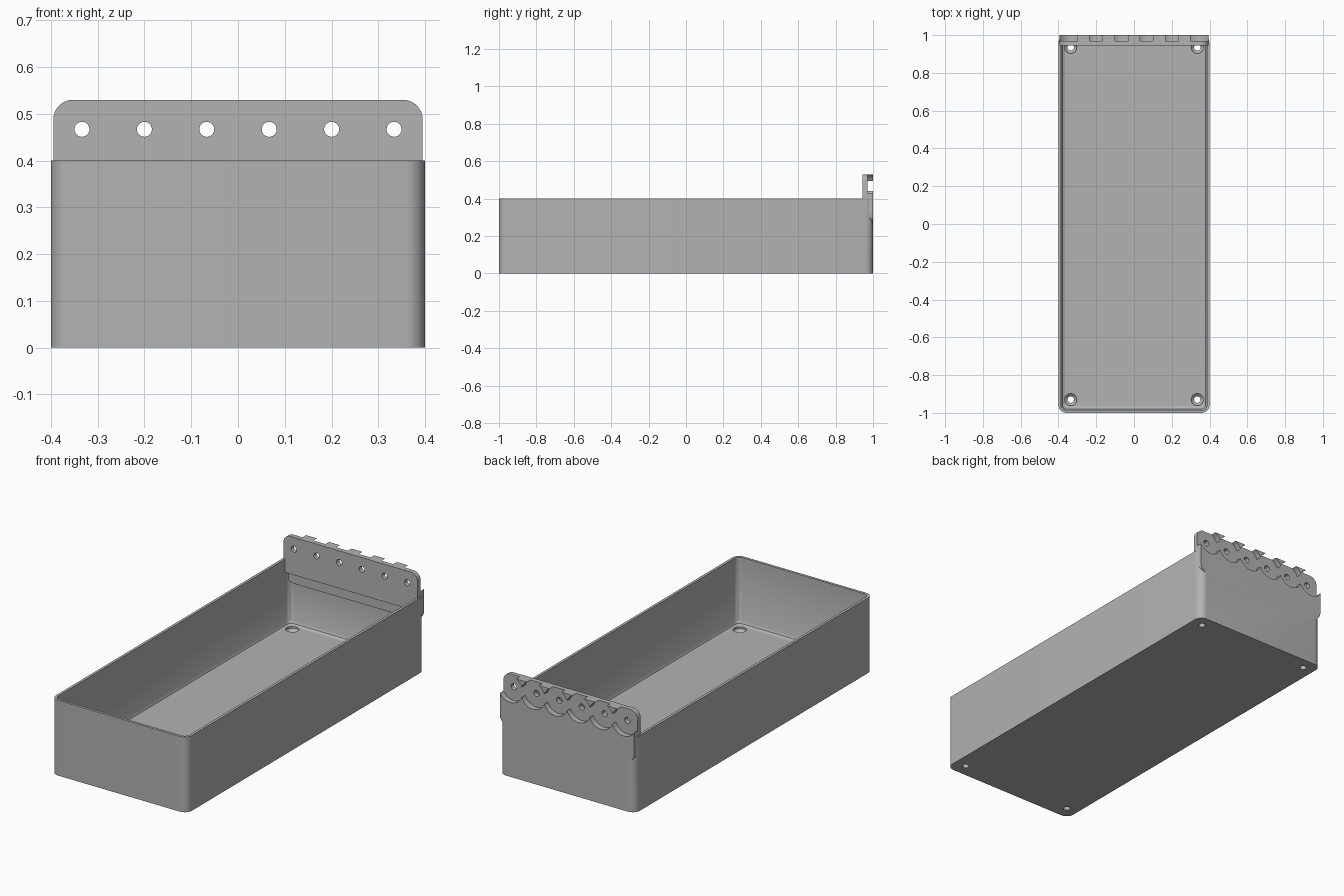
import bpy
import bmesh
import math

cube = bpy.data.objects.get("Cube")
if cube:
    bpy.data.objects.remove(cube, do_unlink=True)

grey = bpy.data.materials.new("plain grey")
grey.use_nodes = True
GREY = (0.45, 0.45, 0.45, 1)
grey.diffuse_color = GREY
grey.node_tree.nodes["Principled BSDF"].inputs["Base Color"].default_value = GREY


def rounded(hw, v0, v1, r_low, r_high, steps=8):
    """Rounded rectangle outline, separate radii for its low and high corners."""
    points = []
    corners = [(1, v1, -1, r_high), (-1, v1, -1, r_high), (-1, v0, 1, r_low), (1, v0, 1, r_low)]
    for k, (side, v, inward, r) in enumerate(corners):
        if r == 0:
            points.append((side * hw, v))
            continue
        for i in range(steps + 1):
            a = math.pi / 2 * (k + i / steps)
            points.append((side * (hw - r) + r * math.cos(a), v + inward * r + r * math.sin(a)))
    return points


def circle(cx, cv, r, n=40):
    return [(cx + r * math.cos(math.tau * i / n), cv + r * math.sin(math.tau * i / n)) for i in range(n)]


def loft(name, rings, upright=False):
    """Join (outline, depth) rings into a capped solid along z, or along y if upright."""
    bm = bmesh.new()
    loops = []
    for outline, d in rings:
        loops.append([bm.verts.new((u, d, v) if upright else (u, v, d)) for u, v in outline])
    for a, b in zip(loops, loops[1:]):
        for i in range(len(a)):
            j = (i + 1) % len(a)
            bm.faces.new((a[i], a[j], b[j], b[i]))
    bm.faces.new(loops[0][::-1])
    bm.faces.new(loops[-1])
    bmesh.ops.recalc_face_normals(bm, faces=bm.faces[:])
    mesh = bpy.data.meshes.new(name)
    bm.to_mesh(mesh)
    bm.free()
    mesh.materials.append(grey)
    obj = bpy.data.objects.new(name, mesh)
    bpy.context.collection.objects.link(obj)
    return obj


def combine(body, tool, operation):
    tool.hide_render = True
    mod = body.modifiers.new("combine", 'BOOLEAN')
    mod.operation = operation
    mod.solver = 'EXACT'
    mod.object = tool
    bpy.context.view_layer.objects.active = body
    bpy.ops.object.modifier_apply(modifier=mod.name)
    bpy.data.objects.remove(tool, do_unlink=True)


# Open tray with thin walls and a chamfered floor edge
WALL, FLOOR, HEIGHT, EDGE = 0.014, 0.045, 0.4, 0.02


def tray_ring(inset, r):
    return rounded(0.4 - inset, -1 + inset, 1 - inset, r, r)


tray = loft("tray", [
    (tray_ring(0, 0.042), 0),
    (tray_ring(0, 0.042), HEIGHT),
    (tray_ring(WALL, 0.028), HEIGHT),
    (tray_ring(WALL, 0.028), FLOOR + EDGE),
    (tray_ring(WALL + EDGE / 3, 0.024), FLOOR + EDGE / 3),
    (tray_ring(WALL + EDGE, 0.016), FLOOR),
])

# Raised back plate: inner half, and outer half with a rounded lower edge
inner = rounded(0.395, 0.33, 0.53, 0, 0.042)
outer = rounded(0.395, 0.27, 0.53, 0.042, 0.042)
combine(tray, loft("plate_inner", [(inner, 0.945), (inner, 0.98)], True), 'UNION')
combine(tray, loft("plate_outer", [(outer, 0.97), (outer, 1.0)], True), 'UNION')

# Overlapping round pockets in the back, each with a through hole
for i in range(6):
    x = (i - 2.5) * 0.1335
    for name, r, start in (("pocket", 0.072, 0.97), ("pin_hole", 0.016, 0.9)):
        ring = circle(x, 0.467, r)
        combine(tray, loft(name, [(ring, start), (ring, 1.1)], True), 'DIFFERENCE')

# Countersunk screw holes in the floor corners
for x in (-0.335, 0.335):
    for y in (-0.93, 0.935):
        profile = ((0.017, -0.1), (0.017, 0.022), (0.032, 0.035), (0.032, 0.1))
        combine(tray, loft("screw_hole", [(circle(x, y, r, 28), z) for r, z in profile]), 'DIFFERENCE')

bpy.ops.object.select_all(action='DESELECT')
tray.select_set(True)
bpy.context.view_layer.objects.active = tray
bpy.ops.object.shade_smooth_by_angle(angle=math.radians(30))
